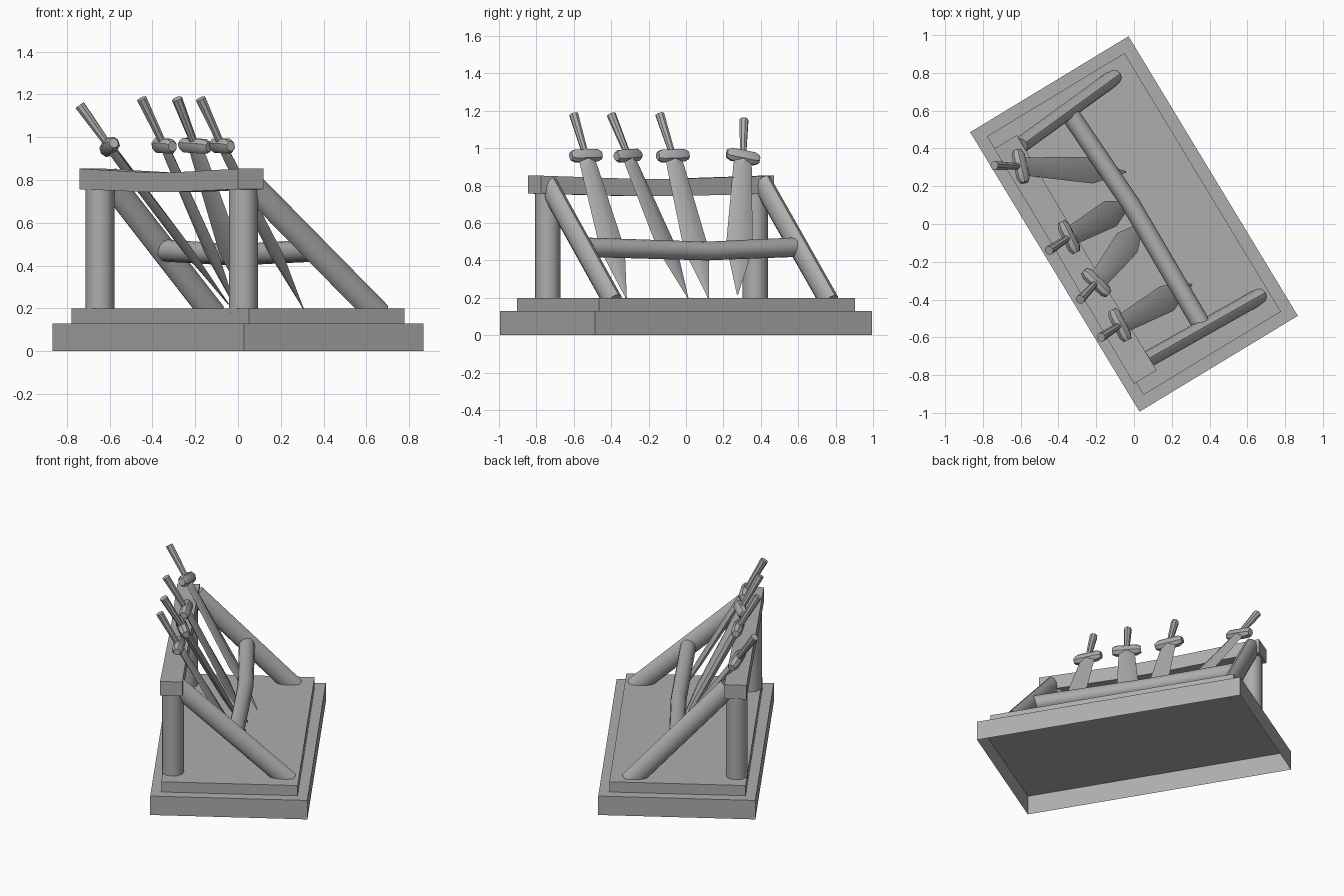
import bpy, bmesh, math
from mathutils import Vector, Matrix

cube = bpy.data.objects.get("Cube")
if cube:
    bpy.data.objects.remove(cube, do_unlink=True)

grey = bpy.data.materials.new("plain grey")
grey.use_nodes = True
grey.diffuse_color = (0.42, 0.42, 0.42, 1)
grey.node_tree.nodes["Principled BSDF"].inputs["Base Color"].default_value = (0.42, 0.42, 0.42, 1)

TURN = math.radians(31.2)
ALONG = Vector((-math.sin(TURN), math.cos(TURN), 0))  # long direction of the rack


def finish(name, bm):
    bmesh.ops.recalc_face_normals(bm, faces=bm.faces)
    mesh = bpy.data.meshes.new(name)
    bm.to_mesh(mesh)
    bm.free()
    mesh.materials.append(grey)
    ob = bpy.data.objects.new(name, mesh)
    bpy.context.collection.objects.link(ob)
    bpy.ops.object.select_all(action='DESELECT')
    ob.select_set(True)
    bpy.context.view_layer.objects.active = ob
    bpy.ops.object.shade_smooth_by_angle(angle=math.radians(40))
    return ob


def slab(name, half_x, half_y, z0, z1):
    """Turned box, open underneath."""
    bm = bmesh.new()
    bmesh.ops.create_cube(bm, size=2)
    bmesh.ops.delete(bm, geom=[f for f in bm.faces if f.calc_center_median().z < -0.9],
                     context='FACES_ONLY')
    for v in bm.verts:
        v.co = Vector((v.co.x * half_x, v.co.y * half_y, z1 if v.co.z > 0 else z0))
    bm.transform(Matrix.Rotation(TURN, 4, 'Z'))
    return finish(name, bm)


def loft(name, stations, side, sides=12):
    """Skin cross-sections given as (centre, half width along side, half depth)."""
    pts = [Vector(s[0]) for s in stations]
    axis = (pts[-1] - pts[0]).normalized()
    side = (side - axis * side.dot(axis)).normalized()
    deep = axis.cross(side)
    square = sides == 0
    n = 4 if square else sides
    bm = bmesh.new()
    rings = []
    for p, (_, w, d) in zip(pts, stations):
        ring = []
        for i in range(n):
            a = math.tau * (i + (0.5 if square else 0)) / n
            k = math.sqrt(2) if square else 1
            ring.append(bm.verts.new(p + side * w * k * math.cos(a) + deep * d * k * math.sin(a)))
        rings.append(ring)
    for r, s in zip(rings, rings[1:]):
        for i in range(n):
            j = (i + 1) % n
            bm.faces.new((r[i], r[j], s[j], s[i]))
    bm.faces.new(rings[0])
    bm.faces.new(rings[-1])
    return finish(name, bm)


# Stepped base
slab("base_lower", 0.49, 0.865, 0, 0.13)
slab("base_upper", 0.425, 0.80, 0.13, 0.2)

# Upright posts
for name, x, y in (("post_back", -0.645, 0.37), ("post_front", 0.025, -0.74)):
    loft(name, [((x, y, 0.18), 0.068, 0.068), ((x, y, 0.79), 0.068, 0.068)], ALONG)

# Slightly sagging top beam
loft("top_beam", [((-0.68, 0.435, 0.805), 0.07, 0.048),
                  ((-0.38, -0.07, 0.79), 0.066, 0.046),
                  ((-0.24, -0.31, 0.79), 0.066, 0.046),
                  ((0.06, -0.81, 0.805), 0.07, 0.048)],
     Vector((math.cos(TURN), math.sin(TURN), 0)), 0)

# Sloping braces
loft("brace_back", [((-0.61, 0.41, 0.81), 0.044, 0.064), ((-0.112, 0.772, 0.17), 0.044, 0.064)], ALONG)
loft("brace_front", [((0.04, -0.735, 0.8), 0.044, 0.064), ((0.66, -0.385, 0.17), 0.044, 0.064)], ALONG)

# Bowed crossbar between the braces
loft("crossbar", [((-0.335, 0.575, 0.47), 0.05, 0.052), ((-0.02, 0.11, 0.45), 0.05, 0.05),
                  ((0.355, -0.53, 0.47), 0.05, 0.052)],
     Vector((math.cos(TURN), math.sin(TURN), 0)))


# Leaning swords: pommel, guard centre, blade tip, direction of the guard
def sword(label, top, mid, tip, across):
    top, mid, tip, across = map(Vector, (top, mid, tip, across))
    axis = (tip - mid).normalized()
    across = (across - axis * across.dot(axis)).normalized()
    loft("blade_" + label, [(mid, 0.045, 0.022), (mid.lerp(tip, 0.08), 0.052, 0.024),
                            (mid.lerp(tip, 0.66), 0.074, 0.02), (tip, 0.004, 0.003)], across, 4)
    loft("handle_" + label, [(mid, 0.017, 0.017), (top, 0.025, 0.025)], across, 8)
    loft("guard_" + label, [(mid + across * s, w, d) for s, w, d in
                            ((-0.09, 0.024, 0.022), (-0.065, 0.037, 0.034),
                             (0.065, 0.037, 0.034), (0.09, 0.024, 0.022))], axis, 8)


sword("one", (-0.74, 0.31, 1.15), (-0.60, 0.305, 0.955), (-0.045, 0.275, 0.22), (0.06, -0.16, 0))
sword("two", (-0.45, -0.14, 1.18), (-0.345, -0.07, 0.96), (-0.01, 0.12, 0.2), (0.08, -0.17, 0))
sword("three", (-0.285, -0.4, 1.18), (-0.2, -0.31, 0.96), (0.05, 0.01, 0.2), (0.14, -0.14, 0))
sword("four", (-0.175, -0.6, 1.18), (-0.075, -0.535, 0.96), (0.305, -0.32, 0.2), (0.09, -0.18, 0))
